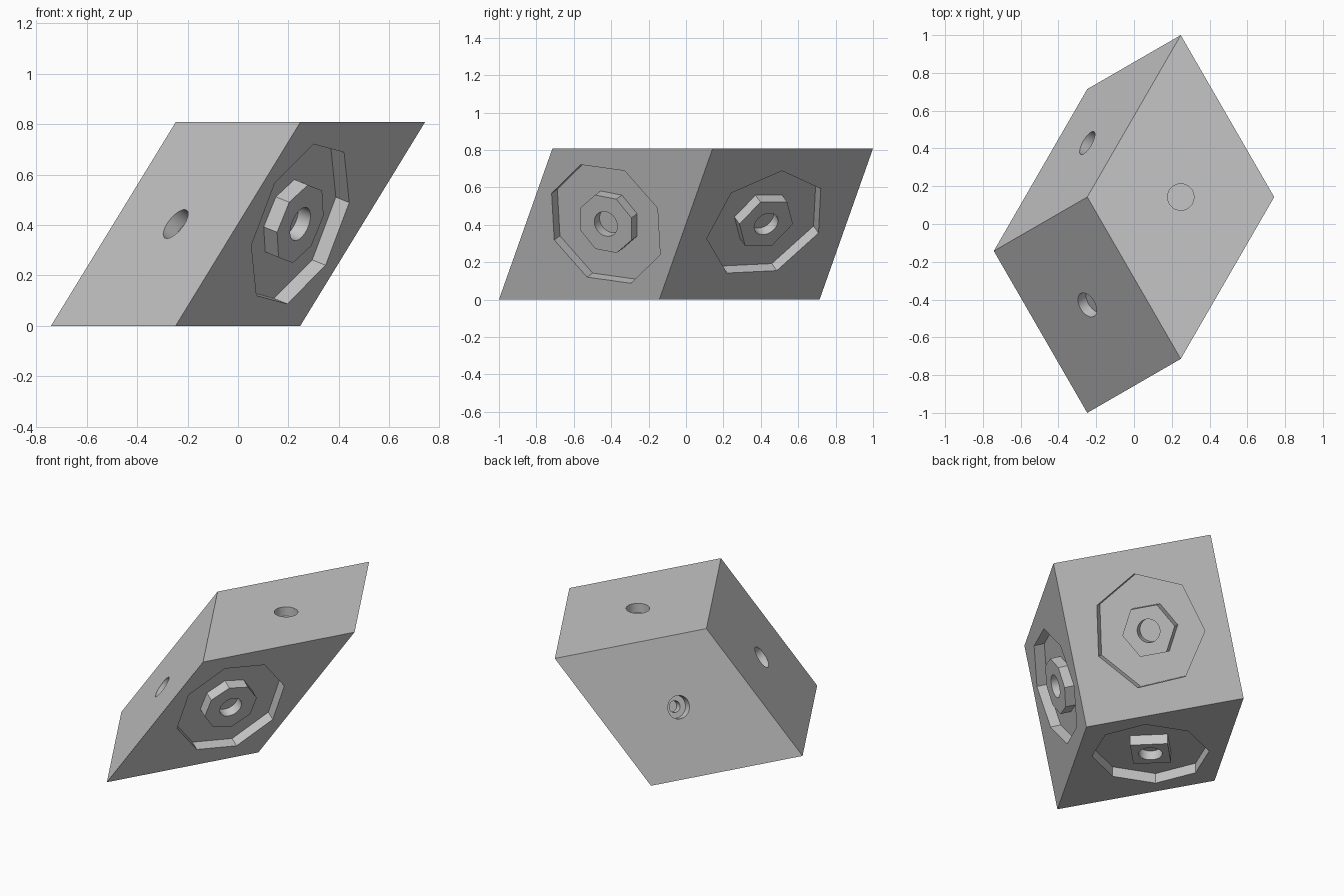
import bpy, bmesh, math
from mathutils import Vector, Matrix

if "Cube" in bpy.data.objects:
    bpy.data.objects.remove(bpy.data.objects["Cube"], do_unlink=True)

grey = bpy.data.materials.new("light_grey")
grey.use_nodes = True
colour = (0.56, 0.56, 0.56, 1)
grey.diffuse_color = colour
grey.node_tree.nodes["Principled BSDF"].inputs["Base Color"].default_value = colour

# Edge vectors of the slanted block
EDGE = 0.9897
H = math.sqrt(3) / 2
a = Vector((0.5, H, 0)) * EDGE
b = Vector((0.5, -H, 0)) * EDGE
c = Vector((0.5, H / 3, math.sqrt(2 / 3))) * EDGE
middle = Vector((0, 0, c.z / 2))
DEPTH = 0.065
HOLE_R = 0.07
HOLE_DEPTH = 0.06


def finish(name, bm):
    bmesh.ops.recalc_face_normals(bm, faces=bm.faces[:])
    mesh = bpy.data.meshes.new(name)
    bm.to_mesh(mesh)
    bm.free()
    mesh.materials.append(grey)
    ob = bpy.data.objects.new(name, mesh)
    bpy.context.collection.objects.link(ob)
    return ob


def prism(name, face, radius, sides, low, high, phase=0):
    """Regular prism along the face normal, between two heights above the face."""
    centre, normal, along = face
    across = normal.cross(along)
    bm = bmesh.new()
    turn = Matrix.Rotation(math.radians(phase), 4, "Z")
    ring = [turn @ Vector((math.cos(t), math.sin(t), 0)) * radius
            for t in (math.tau * i / sides for i in range(sides))]
    verts = [bm.verts.new(centre + along * p.x + across * p.y + normal * low) for p in ring]
    base = bm.faces.new(verts)
    top = bmesh.ops.extrude_face_region(bm, geom=[base])["geom"]
    bmesh.ops.translate(bm, vec=normal * (high - low),
                        verts=[v for v in top if isinstance(v, bmesh.types.BMVert)])
    return finish(name, bm)


def cut(target, cutter):
    cutter.hide_render = True
    bpy.context.view_layer.objects.active = target
    mod = target.modifiers.new("cut", "BOOLEAN")
    mod.operation = "DIFFERENCE"
    mod.solver = "EXACT"
    mod.object = cutter
    bpy.ops.object.modifier_apply(modifier=mod.name)
    bpy.data.objects.remove(cutter, do_unlink=True)


def face_frame(offset, u, v, along):
    """Centre, outward normal and in-plane direction of one block face."""
    normal = u.cross(v).normalized()
    if normal.dot(offset) < 0:
        normal.negate()
    return middle + offset / 2, normal, along.normalized()


# Main block: a cube sheared onto the three edge vectors
bm = bmesh.new()
bmesh.ops.create_cube(bm, size=1)
for v in bm.verts:
    v.co = middle + a * v.co.x + b * v.co.y + c * v.co.z
block = finish("block", bm)

# Plain faces with a round socket
top = face_frame(c, a, b, a)
front = face_frame(-a, b, c, b)
back = face_frame(-b, a, c, a)
for face in (top, front, back):
    cut(block, prism("socket_cutter", face, HOLE_R, 40, -HOLE_DEPTH, 0.05))
cut(block, prism("pin_cutter", back, HOLE_R / 2, 32, -0.11, -HOLE_DEPTH + 0.01))

# Recessed faces, each with a raised boss holding a round socket.
# The in-plane direction and normal set the sense of each phase angle.
side_a = face_frame(a, b, c, b)
side_b = face_frame(b, a, c, a)
under = face_frame(-c, a, b, Vector((1, 0, 0)))
turn_a = 1 if side_a[1].cross(side_a[2]).dot(c) > 0 else -1
parts = [block]
for name, face, sides, phase, boss_sides, boss_r, boss_phase in (
        ("hexagon_boss", side_a, 7, 87 * turn_a, 6, 0.165, 0),
        ("octagon_boss", side_b, 8, 15, 8, 0.168, 12),
        ("square_boss", under, 8, 0, 4, 0.158, 0)):
    cut(block, prism("recess_cutter", face, 0.348, sides, -DEPTH, 0.05, phase))
    boss = prism(name, face, boss_r, boss_sides, -DEPTH - 0.01, 0, boss_phase)
    cut(boss, prism("socket_cutter", face, HOLE_R, 40, -HOLE_DEPTH, 0.05))
    parts.append(boss)

# Smooth round walls, crisp edges elsewhere
bpy.ops.object.select_all(action="DESELECT")
for ob in parts:
    ob.select_set(True)
bpy.context.view_layer.objects.active = block
bpy.ops.object.shade_smooth_by_angle(angle=math.radians(30))
